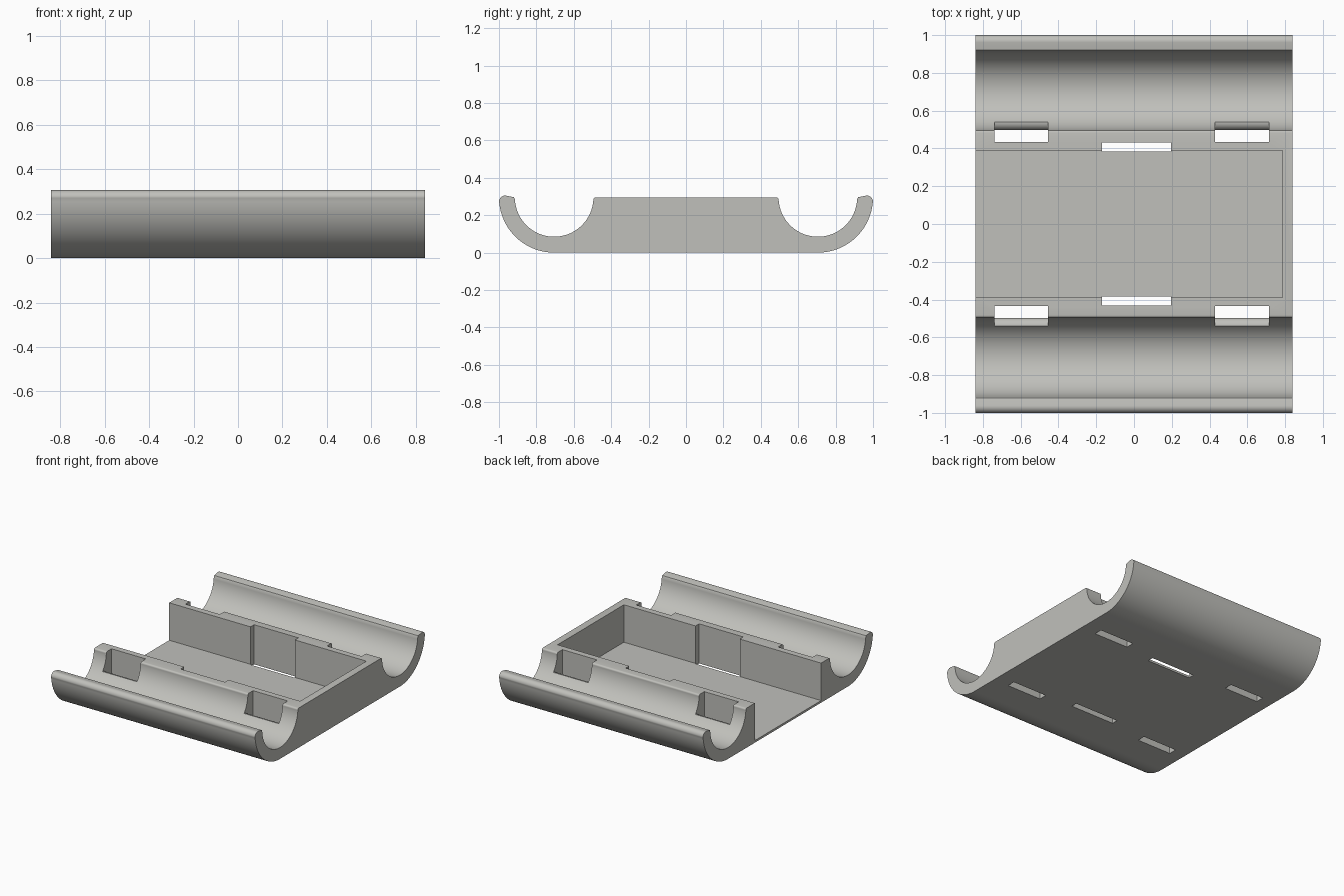
import bpy, bmesh, math

if "Cube" in bpy.data.objects:
    bpy.data.objects.remove(bpy.data.objects["Cube"])

CY, CZ, RI, RO = 0.705, 0.295, 0.21, 0.295   # trough centre and radii
TOP = 0.295

gray = bpy.data.materials.new("warm light gray")
gray.diffuse_color = (0.53, 0.53, 0.50, 1)
gray.use_nodes = True
gray.node_tree.nodes["Principled BSDF"].inputs["Base Color"].default_value = gray.diffuse_color


def arc(cy, cz, r, a0, a1, n):
    """Points (y, z) along an arc, angles in degrees."""
    return [(cy + r * math.cos(math.radians(a0 + (a1 - a0) * i / n)),
             cz + r * math.sin(math.radians(a0 + (a1 - a0) * i / n))) for i in range(n + 1)]


def extrude_x(name, profile, x0, x1):
    """Solid made by sweeping a (y, z) outline from x0 to x1."""
    bm = bmesh.new()
    face = bm.faces.new([bm.verts.new((x0, y, z)) for y, z in profile])
    swept = bmesh.ops.extrude_face_region(bm, geom=[face])["geom"]
    bmesh.ops.translate(bm, vec=(x1 - x0, 0, 0),
                        verts=[v for v in swept if isinstance(v, bmesh.types.BMVert)])
    bmesh.ops.recalc_face_normals(bm, faces=bm.faces)
    mesh = bpy.data.meshes.new(name)
    bm.to_mesh(mesh)
    bm.free()
    mesh.materials.append(gray)
    ob = bpy.data.objects.new(name, mesh)
    bpy.context.collection.objects.link(ob)
    return ob


def box(y0, y1, z0, z1):
    return [(y0, z0), (y1, z0), (y1, z1), (y0, z1)]


# Cradle body: flat bottom, curled outer lip, round trough, raised middle block
half = arc(CY, CZ, RO, -90, -5, 28)
half += arc(0.967, 0.272, 0.033, 0, 100, 8)          # rounded lip
half += [(0.92, 0.296)]
half += arc(CY, CZ, RI, -3, -176, 48)                # trough
half += arc(0.483, 0.282, 0.013, 10, 90, 4)          # softened block edge
body = extrude_x("cradle_body", half + [(-y, z) for y, z in reversed(half)], -0.84, 0.84)

# Cutters: open-ended pocket, centre slots, strap slots with a rounded sill
cutters = [extrude_x("pocket_cutter", box(-0.39, 0.39, 0.016, 0.5), -1.0, 0.785)]
strap = [(0.435, -0.1), (0.497, -0.1)] + arc(0.54, 0.122, 0.043, 180, 90, 8)
strap += [(0.54, 0.4), (0.435, 0.4)]
for s in (-1, 1):
    slot = [(s * y, z) for y, z in box(0.385, 0.432, -0.1, 0.5)]
    cutters.append(extrude_x("centre_slot_cutter", slot, -0.17, 0.195))
    for x0, x1 in ((-0.738, -0.455), (0.428, 0.714)):
        cutters.append(extrude_x("strap_slot_cutter", [(s * y, z) for y, z in strap], x0, x1))

bpy.context.view_layer.objects.active = body
body.select_set(True)
for c in cutters:
    mod = body.modifiers.new("cut", 'BOOLEAN')
    mod.operation, mod.solver, mod.object = 'DIFFERENCE', 'EXACT', c
    bpy.ops.object.modifier_apply(modifier=mod.name)
for c in cutters:
    bpy.data.objects.remove(c)

bpy.ops.object.shade_smooth_by_angle(angle=math.radians(30))
